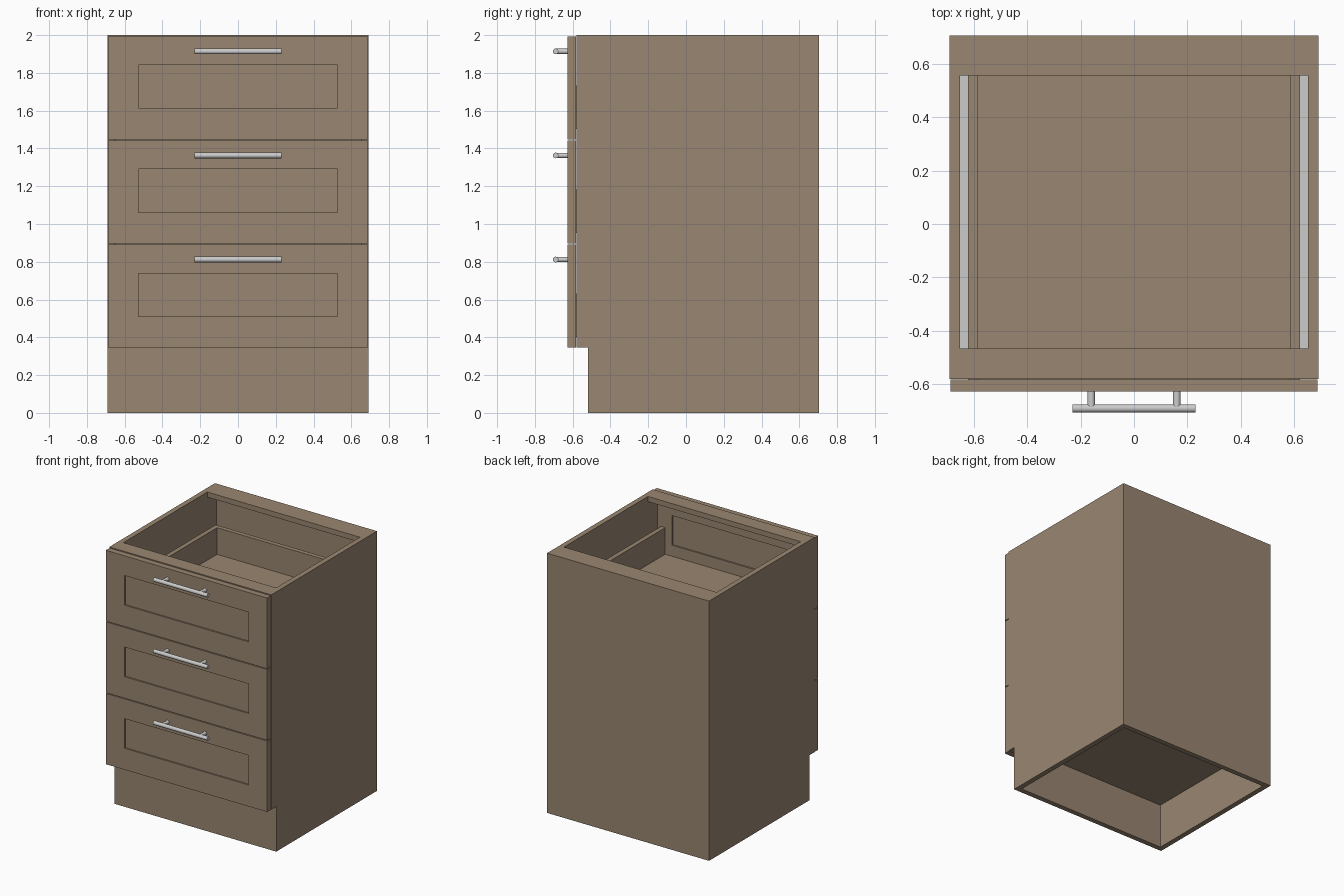
import bpy, bmesh, math
from mathutils import Matrix

if "Cube" in bpy.data.objects:
    bpy.data.objects.remove(bpy.data.objects["Cube"])

wood = bpy.data.materials.new("wood")
wood.diffuse_color = (0.32, 0.24, 0.165, 1)
wood.use_nodes = True
wood.node_tree.nodes["Principled BSDF"].inputs["Base Color"].default_value = wood.diffuse_color


def finish(name, bm, mat=None):
    bmesh.ops.recalc_face_normals(bm, faces=bm.faces)
    me = bpy.data.meshes.new(name)
    bm.to_mesh(me)
    bm.free()
    ob = bpy.data.objects.new(name, me)
    bpy.context.collection.objects.link(ob)
    if mat:
        me.materials.append(mat)
    return ob


def box(name, x, y, z, mat=wood):
    bm = bmesh.new()
    bmesh.ops.create_cube(bm, size=1)
    for v in bm.verts:
        v.co = [(r[0] + r[1]) / 2 + c * (r[1] - r[0]) for c, r in zip(v.co, (x, y, z))]
    return finish(name, bm, mat)


def side_panel(name, x0, x1):
    prof = [(-0.52, 0), (0.705, 0), (0.705, 2), (-0.58, 2), (-0.58, 0.347), (-0.52, 0.347)]
    bm = bmesh.new()
    f = bm.faces.new([bm.verts.new((x0, y, z)) for y, z in prof])
    r = bmesh.ops.extrude_face_region(bm, geom=[f])
    for v in r["geom"]:
        if isinstance(v, bmesh.types.BMVert):
            v.co.x = x1
    return finish(name, bm, wood)


def drawer_front(name, z0, z1):
    # nested rectangles lofted from front recess around to back recess
    inner = (0.527, z0 + 0.165, z0 + 0.393)
    outer = (0.687, z0, z1)
    bm = bmesh.new()
    rings = []
    for (w, a, b), y in ((inner, -0.615), (inner, -0.627), (outer, -0.627),
                         (outer, -0.582), (inner, -0.582), (inner, -0.594)):
        rings.append([bm.verts.new((sx * w, y, z))
                      for sx, z in ((-1, a), (1, a), (1, b), (-1, b))])
    for p, q in zip(rings, rings[1:]):
        for i in range(4):
            j = (i + 1) % 4
            bm.faces.new((p[i], p[j], q[j], q[i]))
    bm.faces.new(rings[0])
    bm.faces.new(rings[-1])
    return finish(name, bm, wood)


def handle(name, z):
    bm = bmesh.new()

    def rod(r, length, loc, rot):
        bmesh.ops.create_cone(bm, cap_ends=True, segments=24, radius1=r, radius2=r,
                              depth=length, matrix=Matrix.Translation(loc) @ rot)
    rod(0.015, 0.46, (0, -0.69, z), Matrix.Rotation(math.pi / 2, 4, 'Y'))
    for x in (-0.16, 0.16):
        rod(0.014, 0.067, (x, -0.6535, z), Matrix.Rotation(math.pi / 2, 4, 'X'))
    ob = finish(name, bm)
    bpy.ops.object.select_all(action='DESELECT')
    bpy.context.view_layer.objects.active = ob
    ob.select_set(True)
    bpy.ops.object.shade_smooth_by_angle()


# carcass
for s, n in ((-1, "left"), (1, "right")):
    side_panel("side_panel_" + n, s * 0.65, s * 0.69)
W = (-0.65, 0.65)
box("back_panel", W, (0.665, 0.705), (0, 2))
box("cabinet_floor", W, (-0.58, 0.665), (0.347, 0.387))
box("toe_kick", W, (-0.52, -0.48), (0, 0.347))
box("front_stretcher", W, (-0.58, -0.465), (1.96, 2))
box("back_stretcher", W, (0.555, 0.665), (1.96, 2))

# drawers: front, handle, box and slides
for i, n in enumerate(("bottom", "middle", "top")):
    z = 0.346 + 0.551 * i
    lo, hi = z + 0.055, z + 0.285
    drawer_front(n + "_drawer_front", z, z + 0.545)
    handle(n + "_drawer_handle", z + 0.466)
    box(n + "_drawer_base", (-0.585, 0.585), (-0.582, 0.58), (lo, lo + 0.025))
    box(n + "_drawer_back", (-0.585, 0.585), (0.58, 0.615), (lo, hi))
    for s, m in ((-1, "left"), (1, "right")):
        a, b, c = (sorted((s * p, s * q)) for p, q in ((0.585, 0.62), (0.62, 0.65), (0, 1)))
        box(f"{n}_drawer_side_{m}", a, (-0.582, 0.615), (lo, hi))
        box(f"{n}_drawer_slide_{m}", b, (-0.575, 0.615), (lo + 0.07, lo + 0.15), None)
